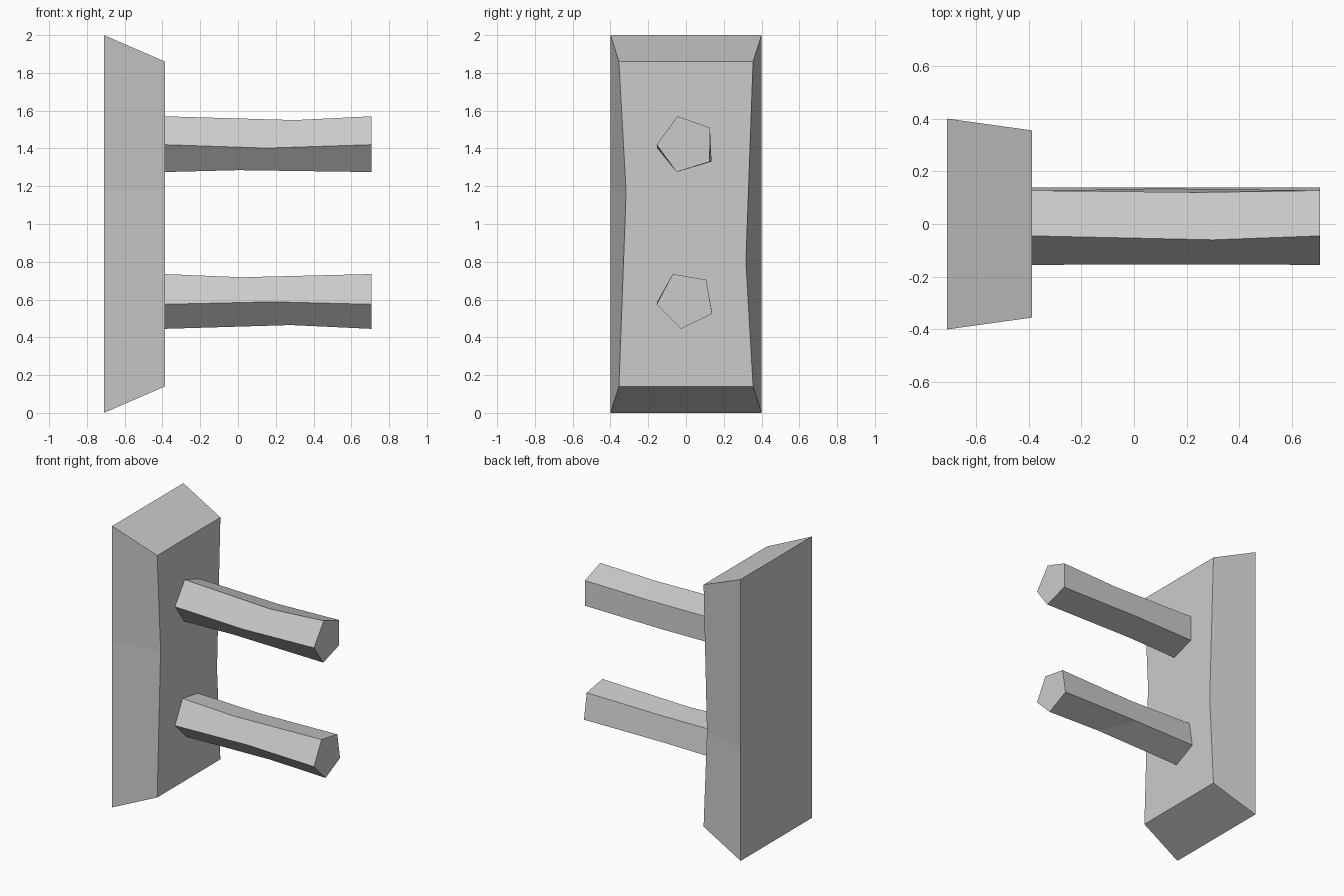
import bpy

old = bpy.data.objects.get("Cube")
if old:
    bpy.data.objects.remove(old, do_unlink=True)

grey = bpy.data.materials.new("stone grey")
grey.use_nodes = True
colour = (0.6, 0.6, 0.6, 1)
grey.diffuse_color = colour
grey.node_tree.nodes["Principled BSDF"].inputs["Base Color"].default_value = colour


def loft(name, rings):
    """Flat-sided solid through matching rings of points, capped at both ends."""
    n = len(rings[0])
    verts = [p for ring in rings for p in ring]
    faces = [tuple(reversed(range(n))), tuple(range(len(verts) - n, len(verts)))]
    for r in range(len(rings) - 1):
        for i in range(n):
            j = (i + 1) % n
            a, b = r * n, (r + 1) * n
            faces.append((a + i, a + j, b + j, b + i))
    mesh = bpy.data.meshes.new(name)
    mesh.from_pydata(verts, [], faces)
    mesh.materials.append(grey)
    mesh.validate()
    obj = bpy.data.objects.new(name, mesh)
    bpy.context.collection.objects.link(obj)
    return obj


BACK, FACE, TIP = -0.71, -0.387, 0.706


# Bevelled mounting block, pinched at different heights on its two sides
def block_ring(z_back, z_face, y_face, pinch=0):
    return [(BACK, -0.4, z_back + pinch), (FACE, -y_face, z_face + pinch),
            (FACE, y_face, z_face - pinch), (BACK, 0.4, z_back - pinch)]


loft("mounting_block", [block_ring(0, 0.14, 0.355),
                        block_ring(0.985, 0.985, 0.317, 0.185),
                        block_ring(2, 1.86, 0.355)])


# Five-sided pegs: end profile (y, z), and waist points (x, y, z) along each edge
def peg(name, profile, waist):
    loft(name, [[(FACE, y, z) for y, z in profile], waist,
                [(TIP, y, z) for y, z in profile]])


peg("upper_peg",
    [(-0.045, 1.57), (-0.155, 1.42), (-0.05, 1.275), (0.125, 1.33), (0.127, 1.51)],
    [(0.3, -0.06, 1.55), (0.15, -0.153, 1.402), (0, -0.05, 1.285),
     (0.1, 0.135, 1.33), (0.25, 0.12, 1.5)])
peg("lower_peg",
    [(-0.07, 0.735), (-0.155, 0.575), (-0.025, 0.445), (0.138, 0.525), (0.107, 0.705)],
    [(0.02, -0.07, 0.718), (0.18, -0.153, 0.588), (0.28, -0.035, 0.465),
     (0.1, 0.138, 0.53), (0.1, 0.1, 0.695)])
